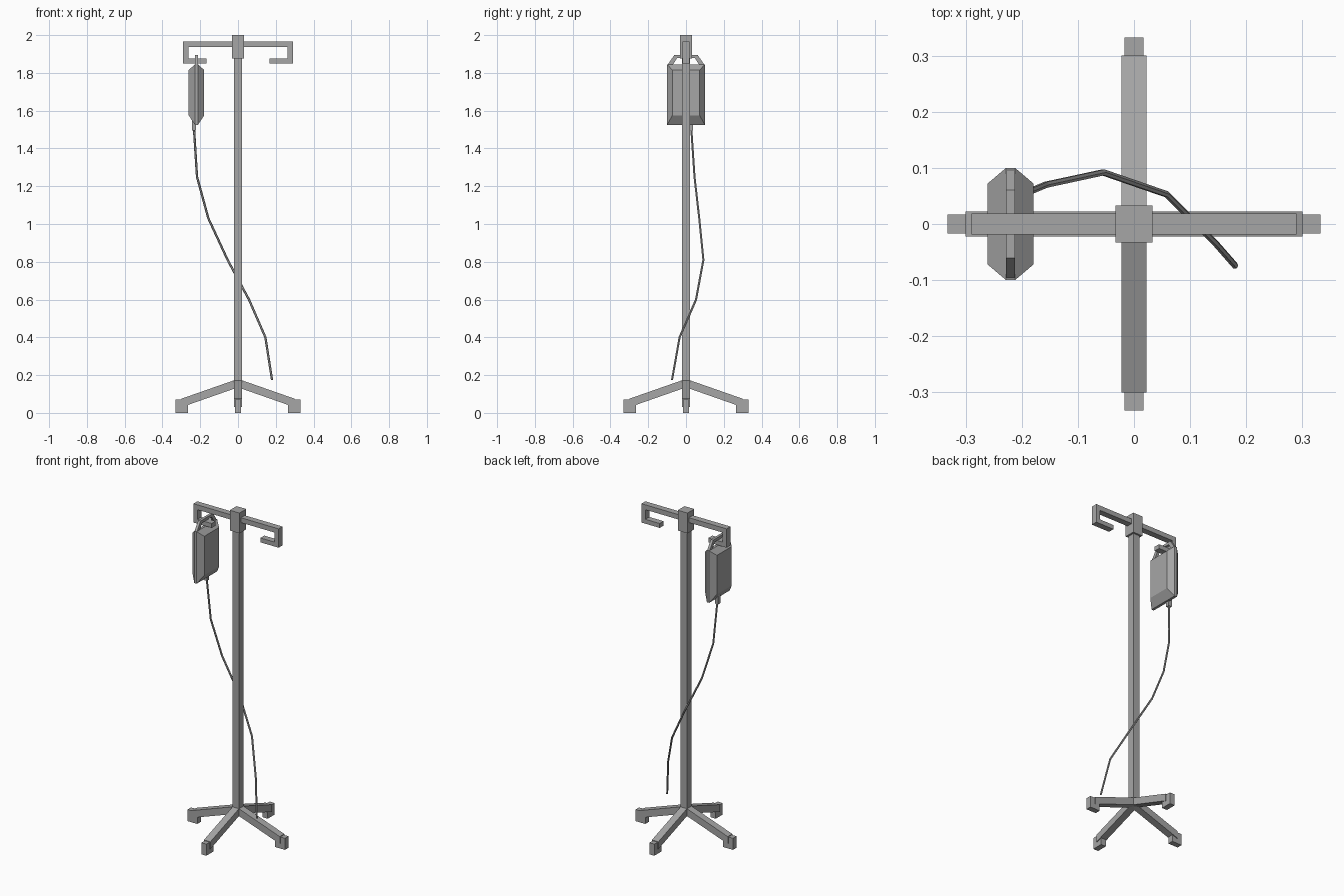
import bpy, bmesh, math
from mathutils import Vector, Matrix

cube = bpy.data.objects.get("Cube")
if cube:
    bpy.data.objects.remove(cube, do_unlink=True)

grey = bpy.data.materials.new("plain_grey")
grey.use_nodes = True
grey.diffuse_color = (0.38, 0.38, 0.38, 1)
grey.node_tree.nodes["Principled BSDF"].inputs["Base Color"].default_value = grey.diffuse_color


def finish(name, bm):
    bmesh.ops.recalc_face_normals(bm, faces=bm.faces)
    mesh = bpy.data.meshes.new(name)
    bm.to_mesh(mesh)
    bm.free()
    mesh.materials.append(grey)
    obj = bpy.data.objects.new(name, mesh)
    bpy.context.collection.objects.link(obj)
    return obj


def box(name, low, high):
    low, high = Vector(low), Vector(high)
    bm = bmesh.new()
    bmesh.ops.create_cube(bm, size=1, matrix=Matrix.Translation((low + high) / 2)
                          @ Matrix.Diagonal((*(high - low), 1)))
    return finish(name, bm)


def prism(name, outline, axis, depth, centre=0):
    """Extrude an outline drawn in xz (axis 'y') or yz (axis 'x')."""
    bm = bmesh.new()
    start = centre - depth / 2
    place = (lambda a, b: (start, a, b)) if axis == 'x' else (lambda a, b: (a, start, b))
    face = bm.faces.new([bm.verts.new(place(a, b)) for a, b in outline])
    moved = bmesh.ops.extrude_face_region(bm, geom=[face])["geom"]
    shift = (depth, 0, 0) if axis == 'x' else (0, depth, 0)
    bmesh.ops.translate(bm, vec=shift, verts=[g for g in moved if isinstance(g, bmesh.types.BMVert)])
    return finish(name, bm)


# Pole and top block
box("pole", (-0.022, -0.022, 0.135), (0.022, 0.022, 1.9))
box("top_block", (-0.033, -0.033, 1.875), (0.033, 0.033, 2.0))

# Four sloping legs with feet
leg = [(0, 0.18), (0.3, 0.075), (0.3, 0.03), (0, 0.135)]
for i, side in enumerate(("left", "back", "right", "front")):
    turn = Matrix.Rotation(i * math.pi / 2, 4, 'Z')
    prism(side + "_leg", leg, 'y', 0.044).data.transform(turn)
    box(side + "_foot", (0.265, -0.017, 0), (0.332, 0.017, 0.071)).data.transform(turn)

# Hook arms, one on each side
hook = [(0, 1.966), (0.29, 1.966), (0.29, 1.85), (0.166, 1.85),
        (0.166, 1.877), (0.263, 1.877), (0.263, 1.936), (0, 1.936)]
for side, s in (("left", 1), ("right", -1)):
    prism(side + "_hook_arm", [(s * x, z) for x, z in hook], 'y', 0.038)

# Fluid bag: seam band with a bevelled panel on both sides
BAG_X = -0.22
bm = bmesh.new()
rings = []
for dx, y, low, high in ((-0.041, 0.072, 1.575, 1.815), (-0.008, 0.1, 1.525, 1.845),
                         (0.008, 0.1, 1.525, 1.845), (0.041, 0.072, 1.575, 1.815)):
    corners = ((-y, low), (y, low), (y, high), (-y, high))
    rings.append([bm.verts.new((BAG_X + dx, a, b)) for a, b in corners])
for r, q in zip(rings, rings[1:]):
    for i in range(4):
        j = (i + 1) % 4
        bm.faces.new((r[i], r[j], q[j], q[i]))
bm.faces.new(rings[0])
bm.faces.new(rings[-1])
finish("fluid_bag", bm)

# Hanging loop and outlet port
half = [(0.098, 1.842), (0.061, 1.896), (0.047, 1.879), (0.07, 1.842)]
loop = half[:2][::-1] + [half[0]]
outline = [half[0], half[1]] + [(-y, z) for y, z in half[1::-1]]
outline += [(-half[3][0], half[3][1]), (-half[2][0], half[2][1]), half[2], half[3]]
prism("hanging_loop", outline, 'x', 0.016, BAG_X)
box("outlet_port", (-0.244, 0.015, 1.495), (-0.222, 0.037, 1.56))

# Drip tube
path = [(-0.234, 0.027, 1.52), (-0.217, 0.045, 1.25), (-0.157, 0.07, 1.03), (-0.055, 0.092, 0.81),
        (0.058, 0.053, 0.6), (0.145, -0.034, 0.4), (0.18, -0.074, 0.175)]
bm = bmesh.new()
rings = []
for i, p in enumerate(path):
    way = Vector(path[min(i + 1, len(path) - 1)]) - Vector(path[max(i - 1, 0)])
    side = way.cross(Vector((0, 1, 0))).normalized()
    up = way.cross(side).normalized()
    angles = [k * math.tau / 6 for k in range(6)]
    rings.append([bm.verts.new(Vector(p) + (side * math.cos(a) + up * math.sin(a)) * 0.006)
                  for a in angles])
for r, q in zip(rings, rings[1:]):
    for i in range(6):
        j = (i + 1) % 6
        bm.faces.new((r[i], r[j], q[j], q[i]))
bm.faces.new(rings[0])
bm.faces.new(rings[-1])
finish("drip_tube", bm)
